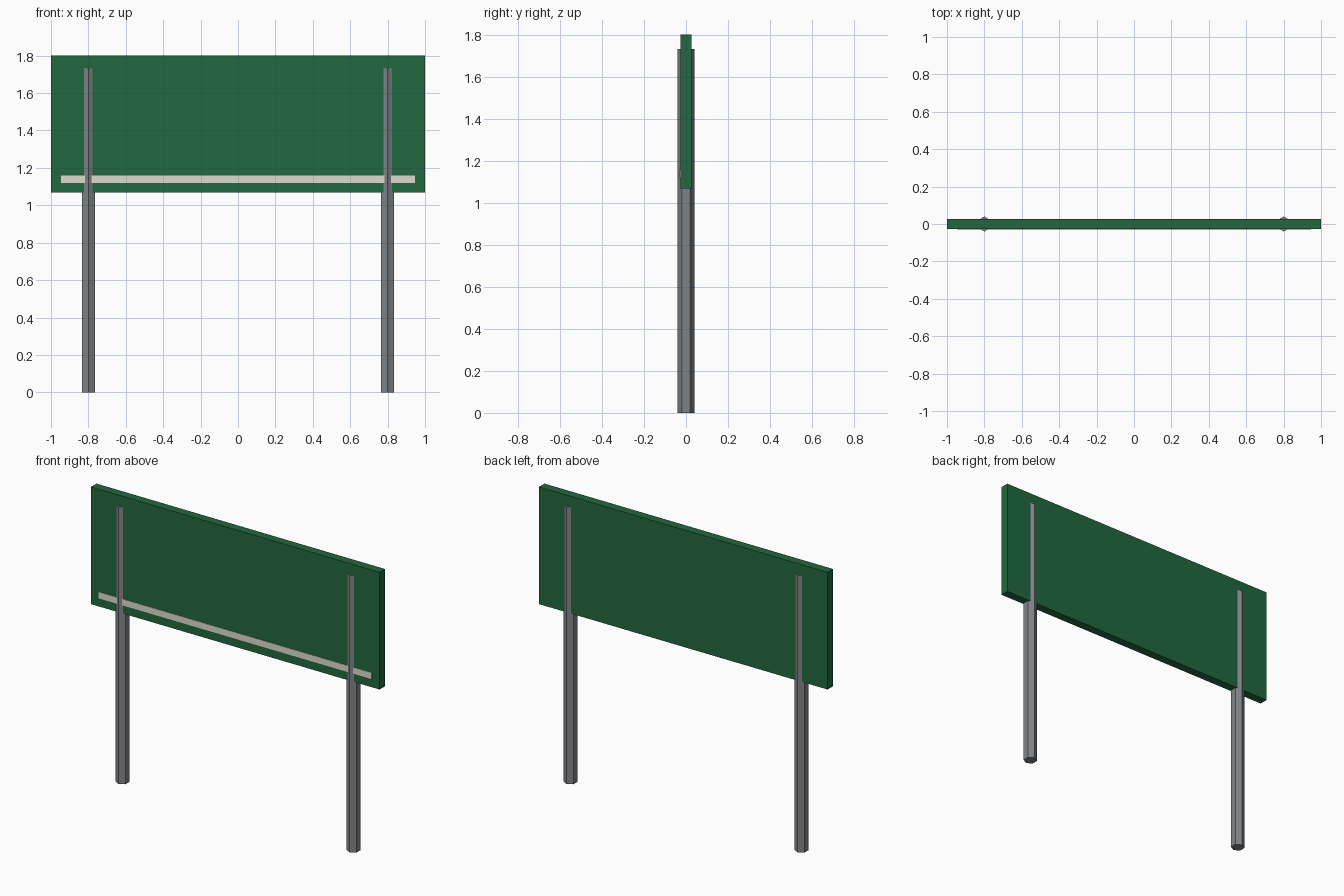
import bpy
from math import radians

if "Cube" in bpy.data.objects:
    bpy.data.objects.remove(bpy.data.objects["Cube"])


def material(name, color):
    m = bpy.data.materials.new(name)
    m.diffuse_color = (*color, 1)
    m.use_nodes = True
    m.node_tree.nodes["Principled BSDF"].inputs["Base Color"].default_value = m.diffuse_color
    return m


def box(name, x, y, z, mat):
    """Box from (min, max) ranges on each axis."""
    ranges = (x, y, z)
    bpy.ops.mesh.primitive_cube_add(size=1, location=[(a + b) / 2 for a, b in ranges])
    ob = bpy.context.object
    ob.name = name
    ob.scale = [b - a for a, b in ranges]
    bpy.ops.object.transform_apply(location=False, rotation=False, scale=True)
    ob.data.materials.append(mat)
    return ob


green = material("sign_green", (0.016, 0.14, 0.05))
steel = material("post_steel", (0.22, 0.235, 0.25))
cream = material("stripe_cream", (0.72, 0.72, 0.62))

# Sign panel and the thin raised stripe on its front
box("sign_panel", (-1, 1), (-0.027, 0.027), (1.068, 1.802), green)
box("front_stripe", (-0.947, 0.947), (-0.03, -0.025), (1.12, 1.16), cream)

# Hexagonal posts, one corner pointing to the front and one to the back
POST_TOP = 1.735
for side, x in (("left", -0.8), ("right", 0.8)):
    bpy.ops.mesh.primitive_cylinder_add(vertices=6, radius=0.04, depth=POST_TOP,
                                        location=(x, 0, POST_TOP / 2))
    post = bpy.context.object
    post.name = side + "_post"
    # Make sure a corner lies on the y axis
    if min(abs(v.co.x) for v in post.data.vertices) > 0.001:
        post.rotation_euler.z = radians(30)
    post.data.materials.append(steel)
